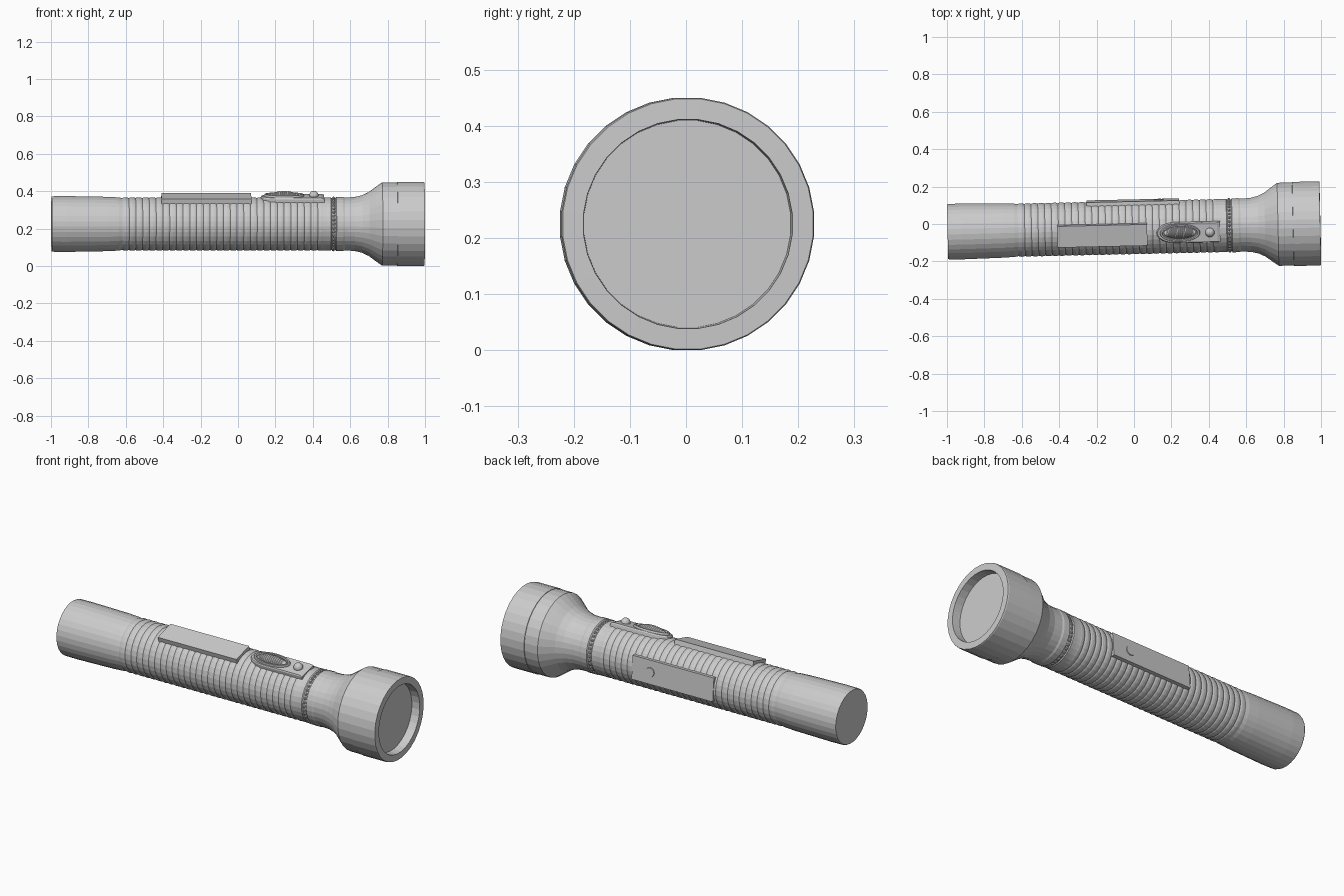
import bpy, bmesh, math
from mathutils import Matrix, Vector

if "Cube" in bpy.data.objects:
    bpy.data.objects.remove(bpy.data.objects["Cube"])

TILT = 0.0225          # the torch lies slightly askew on the ground
SIDES = 32


def frame(roll=0.0):
    """Torch axis along local x; roll turns local z around the barrel."""
    return (Matrix.Translation((0, -0.019, 0.225)) @ Matrix.Rotation(TILT, 4, 'Z')
            @ Matrix.Rotation(math.radians(roll), 4, 'X'))


def finish(name, bm, roll=0.0, smooth=None):
    bmesh.ops.recalc_face_normals(bm, faces=bm.faces)
    me = bpy.data.meshes.new(name)
    bm.to_mesh(me)
    bm.free()
    me.transform(frame(roll))
    ob = bpy.data.objects.new(name, me)
    bpy.context.collection.objects.link(ob)
    if smooth:
        bpy.context.view_layer.objects.active = ob
        ob.select_set(True)
        bpy.ops.object.shade_smooth_by_angle(angle=math.radians(smooth))
        ob.select_set(False)
    return ob


def lathe(bm, profile, sides=SIDES, sy=1.0, sz=1.0, centre=(0, 0, 0)):
    """Spin (x, radius) points around the x axis and cap both ends."""
    rings = []
    for x, r in profile:
        ring = []
        for i in range(sides):
            a = 2 * math.pi * (i + 0.5) / sides
            ring.append(bm.verts.new(Vector((x, r * math.sin(a) * sy, r * math.cos(a) * sz))
                                     + Vector(centre)))
        rings.append(ring)
    for a, b in zip(rings, rings[1:]):
        for i in range(sides):
            j = (i + 1) % sides
            bm.faces.new((a[i], a[j], b[j], b[i]))
    bm.faces.new(rings[0])
    bm.faces.new(rings[-1])


def box(bm, x0, x1, width, z0, z1):
    m = (Matrix.Translation(((x0 + x1) / 2, 0, (z0 + z1) / 2))
         @ Matrix.Diagonal((x1 - x0, width, z1 - z0, 1)))
    bmesh.ops.create_cube(bm, size=1, matrix=m)


def prism(bm, outline, z0, z1, top_scale=1.0):
    """Extrude an (x, y) outline upwards, optionally tapering it."""
    cx = sum(p[0] for p in outline) / len(outline)
    low = [bm.verts.new((x, y, z0)) for x, y in outline]
    top = [bm.verts.new((cx + (x - cx) * top_scale, y * top_scale, z1)) for x, y in outline]
    bm.faces.new(low)
    bm.faces.new(top)
    n = len(outline)
    for i in range(n):
        j = (i + 1) % n
        bm.faces.new((low[i], low[j], top[j], top[i]))


# Barrel: tail cap, ribbed grip and neck
profile = [(-0.997, 0.146), (-0.99, 0.149), (-0.92, 0.150), (-0.70, 0.146), (-0.64, 0.143)]
pitch, first, count = 0.036, -0.62, 30
for i in range(count):
    x = first + i * pitch
    profile += [(x, 0.1395), (x + 0.008, 0.1425), (x + 0.018, 0.1435), (x + 0.028, 0.1425)]
profile += [(0.47, 0.142), (0.495, 0.143), (0.50, 0.139), (0.52, 0.139), (0.525, 0.145),
            (0.56, 0.145), (0.57, 0.142), (0.63, 0.145)]
bm = bmesh.new()
lathe(bm, profile)
finish("barrel", bm)

# Knurled bead ring round the neck
bm = bmesh.new()
for i in range(40):
    a = 2 * math.pi * i / 40
    bmesh.ops.create_icosphere(bm, subdivisions=1, radius=0.009, matrix=Matrix.Translation(
        (0.51, 0.138 * math.sin(a), 0.138 * math.cos(a))))
finish("bead_ring", bm)

# Flared head with a recessed lens
bm = bmesh.new()
lathe(bm, [(0.62, 0.144), (0.665, 0.155), (0.70, 0.172), (0.735, 0.198), (0.77, 0.223),
           (0.85, 0.2235), (0.851, 0.226), (0.99, 0.226), (0.996, 0.224),
           (0.997, 0.187), (0.95, 0.185)])
finish("head", bm)

# Flat plate on the top of the grip
bm = bmesh.new()
box(bm, -0.41, 0.07, 0.118, 0.125, 0.155)
finish("top_plate", bm, 15.5)

# Flat plate on the back with a round stud
bm = bmesh.new()
box(bm, -0.25, 0.245, 0.13, 0.105, 0.1455)
bmesh.ops.create_cone(bm, cap_ends=True, segments=16, radius1=0.027, radius2=0.025,
                      depth=0.01, matrix=Matrix.Translation((0.135, 0, 0.1445)))
finish("back_plate", bm, -85)

# Switch base: rounded at the rear, square at the front
ROLL = 13
rear = [(0.22 + 0.10 * math.cos(t), 0.055 * math.sin(t))
        for t in [math.pi * (0.5 + k / 12) for k in range(13)]]
outline = rear + [(0.46, -0.055), (0.46, 0.055)]
bm = bmesh.new()
prism(bm, outline, 0.11, 0.148)
prism(bm, outline, 0.148, 0.154, 0.94)
finish("switch_base", bm, ROLL)

# Oval rim around the slider
bm = bmesh.new()
N, M = 28, 6
grid = [[bm.verts.new((0.245 + (0.10 + 0.008 * math.cos(b)) * math.cos(a),
                       (0.042 + 0.007 * math.cos(b)) * math.sin(a),
                       0.154 + 0.012 * math.sin(b)))
         for b in [2 * math.pi * j / M for j in range(M)]]
        for a in [2 * math.pi * i / N for i in range(N)]]
for i in range(N):
    for j in range(M):
        k, l = (i + 1) % N, (j + 1) % M
        bm.faces.new((grid[i][j], grid[k][j], grid[k][l], grid[i][l]))
finish("switch_rim", bm, ROLL, 40)

# Ridged thumb slider
ridges = []
for i in range(31):
    t = -0.97 + 1.94 * i / 30
    ridges.append((0.245 + 0.088 * t, math.sqrt(1 - t * t) * (1.0 if i % 2 else 0.9)))
bm = bmesh.new()
lathe(bm, ridges, 20, 0.034, 0.032, (0, 0, 0.149))
finish("thumb_slider", bm, ROLL)

# Round signal button in front of the slider
bm = bmesh.new()
bmesh.ops.create_uvsphere(bm, u_segments=16, v_segments=10, radius=0.025,
                          matrix=Matrix.Translation((0.405, 0, 0.156)))
finish("signal_button", bm, ROLL, 40)
